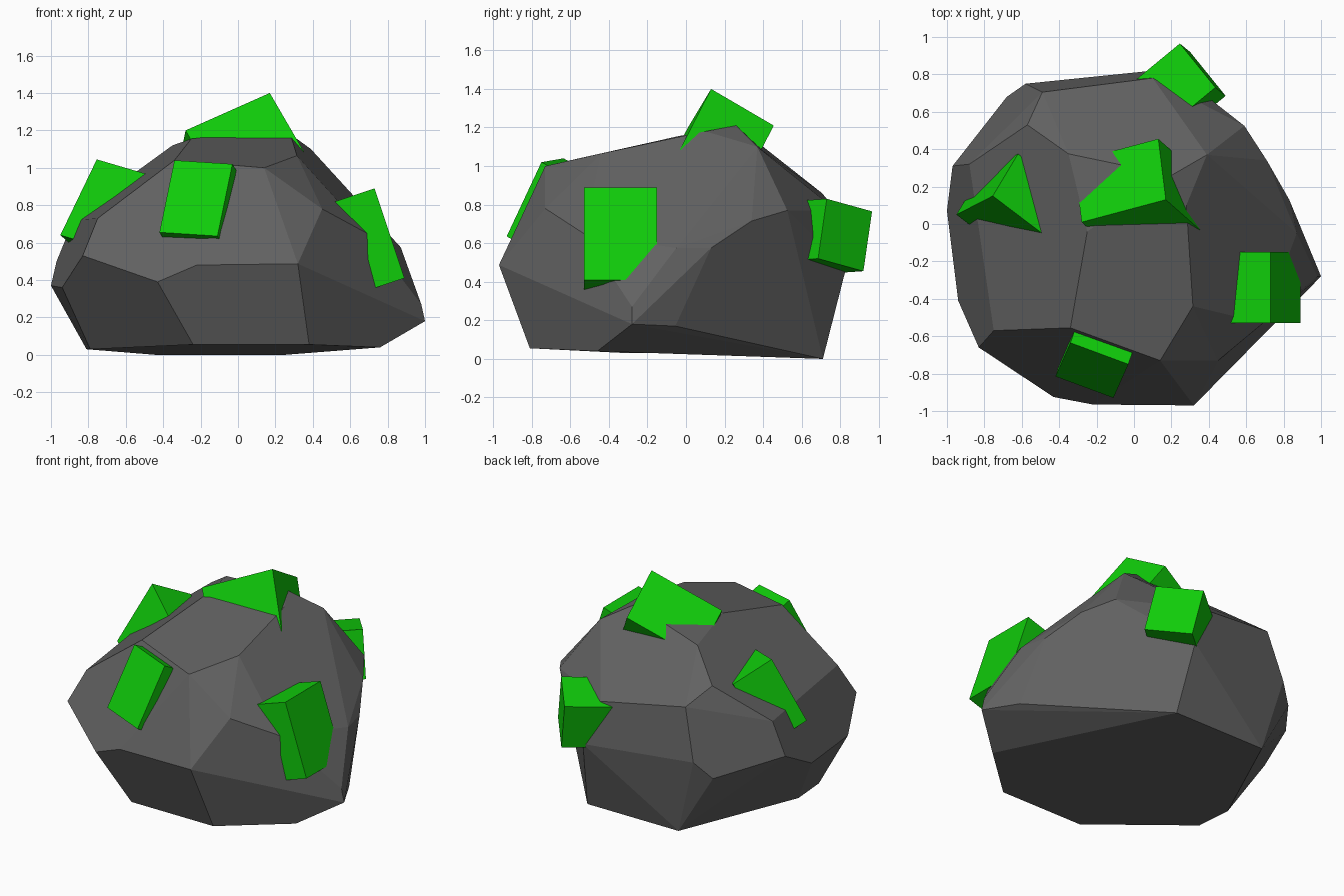
import bpy, bmesh
from mathutils import Vector
from math import radians

if "Cube" in bpy.data.objects:
    bpy.data.objects.remove(bpy.data.objects["Cube"])


def material(name, rgb):
    m = bpy.data.materials.new(name)
    m.diffuse_color = (*rgb, 1)
    m.use_nodes = True
    m.node_tree.nodes["Principled BSDF"].inputs["Base Color"].default_value = m.diffuse_color
    return m


def add(name, bm, mat):
    bmesh.ops.recalc_face_normals(bm, faces=bm.faces[:])
    me = bpy.data.meshes.new(name)
    bm.to_mesh(me)
    bm.free()
    me.materials.append(mat)
    ob = bpy.data.objects.new(name, me)
    bpy.context.collection.objects.link(ob)


stone = material("dark_stone", (0.12, 0.12, 0.12))
green = material("green_crystal", (0.005, 0.6, 0.003))

# Rock: flat-faced hull round three rings of corners
base = [(-.24, -.81, .055), (.38, -.81, .055), (.76, -.46, .04), (.25, .71, .0),
        (-.44, .71, .0), (-.81, -.06, .03), (-.79, -.31, .03), (-.59, -.52, .035)]
girth = [(1, -.28, .18), (.98, -.28, .27), (.69, -.53, .65), (.88, -.055, .17),
         (.87, -.05, .575), (.83, .13, .575), (.71, .34, .715), (.59, .525, .77),
         (.2, .83, .47), (.06, .82, .47), (-.58, .75, .52), (-.68, .68, .41),
         (-.97, .31, .5), (-1, .07, .37), (-.94, -.41, .36), (-.83, -.66, .53),
         (-.43, -.925, .39), (-.22, -.965, .48), (.32, -.97, .487), (.45, -.73, .78)]
crown = [(.1, .78, .77), (-.49, .705, .86), (-.57, .53, .96), (-.88, .32, .72),
         (-.75, -.57, .73), (-.34, -.555, 1.04), (.14, -.73, 1.0), (.315, -.44, 1.065),
         (.28, -.03, 1.16), (-.25, -.04, 1.155), (-.35, .375, 1.12),
         (.2, .26, 1.21), (.28, .1, 1.18), (.39, .37, 1.1)]
bm = bmesh.new()
for p in base + girth + crown:
    bm.verts.new(p)
bmesh.ops.convex_hull(bm, input=bm.verts[:])
bmesh.ops.delete(bm, geom=[v for v in bm.verts if not v.link_faces], context='VERTS')
bmesh.ops.dissolve_limit(bm, angle_limit=radians(7), verts=bm.verts[:], edges=bm.edges[:])
add("rock", bm, stone)


# Crystals: boxes sunk in the rock, given by outer corner, two edges and depth
def crystal(name, corner, a, b, depth):
    a, b, c = Vector(a), Vector(b), Vector(corner)
    n = a.cross(b).normalized() * depth
    bm = bmesh.new()
    bmesh.ops.create_cube(bm, size=1)
    for v in bm.verts:
        s = v.co + Vector((.5, .5, .5))
        v.co = c + a * s.x + b * s.y + n * s.z
    add(name, bm, green)


crystal("top_crystal", (.17, .13, 1.40), (-.45, -.12, -.20), (-.04, .325, -.19), .4)
crystal("right_crystal", (.73, -.53, .89), (.16, 0, -.48), (0, .38, 0), -.33)
crystal("left_crystal", (-.755, .15, 1.045), (-.195, -.1, -.405), (.135, .225, -.12), .36)
crystal("front_crystal", (-.34, -.635, 1.04), (.31, -.115, -.02), (-.08, -.18, -.385), .3)
crystal("back_crystal", (.245, .965, .765), (.19, -.235, .065), (.055, -.045, -.31), -.32)
